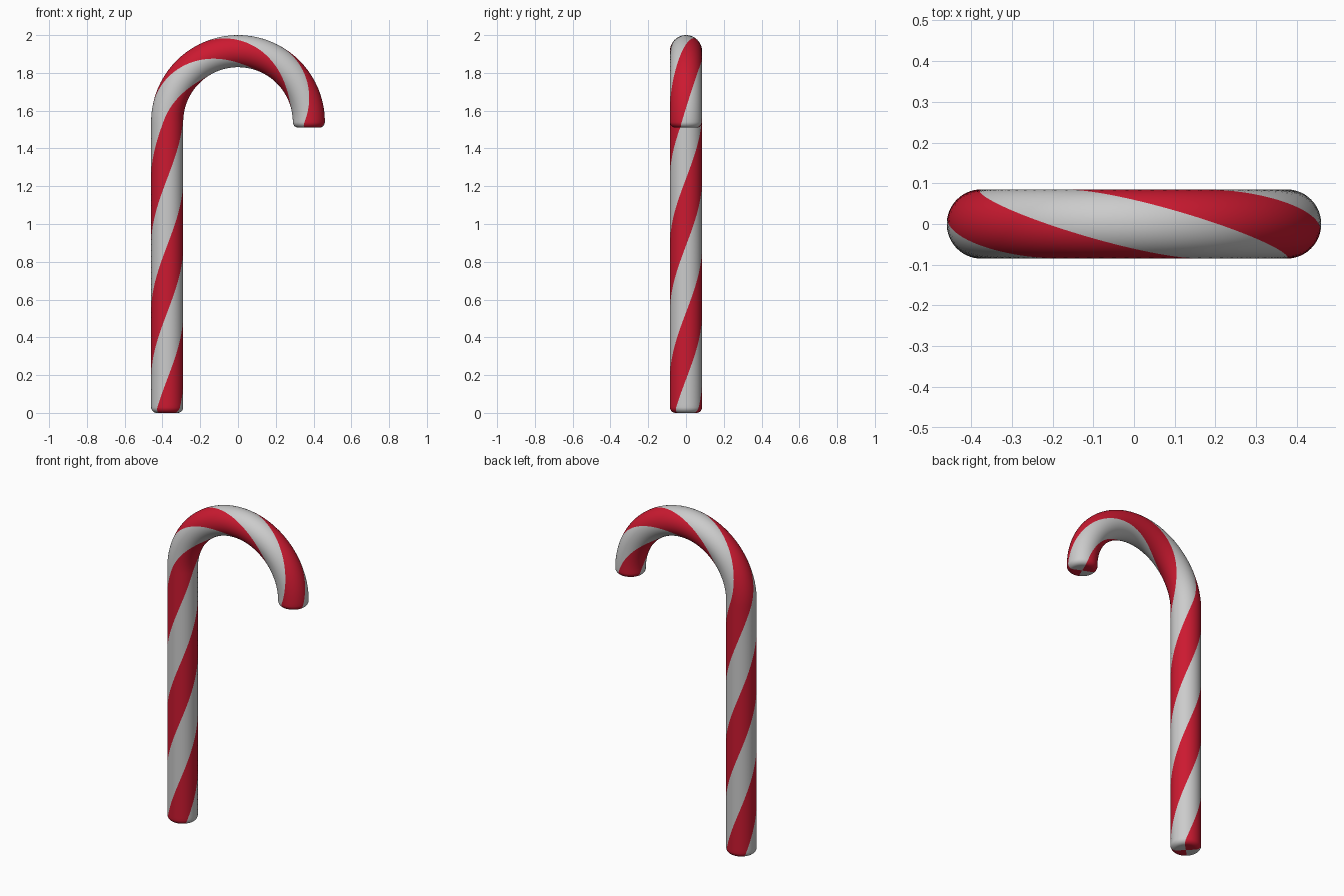
import bpy, bmesh, math
from mathutils import Vector

if "Cube" in bpy.data.objects:
    bpy.data.objects.remove(bpy.data.objects["Cube"])

TUBE, HOOK, SHAFT, TAIL, BEVEL = 0.085, 0.375, 1.54, 0.03, 0.03
ARC = math.pi * HOOK
LENGTH = SHAFT + ARC + TAIL
TWIST = math.radians(254)      # stripe rotation per unit of path length
SIDES, STRIPES = 48, 4


def material(name, color):
    m = bpy.data.materials.new(name)
    m.diffuse_color = (*color, 1)
    m.use_nodes = True
    m.node_tree.nodes["Principled BSDF"].inputs["Base Color"].default_value = m.diffuse_color
    return m


def path(s):
    """Centre point and inward-facing direction at path length s."""
    if s <= SHAFT:
        return Vector((-HOOK, 0, s)), Vector((1, 0, 0))
    a = min((s - SHAFT) / HOOK, math.pi)
    inward = Vector((math.cos(a), 0, -math.sin(a)))
    drop = max(0, s - SHAFT - ARC)
    return Vector((0, 0, SHAFT - drop)) - inward * HOOK, inward


# Stations (path length, radius): rounded ends with a plain tube between
stations = []
for i in range(9):
    a = i / 8 * math.pi / 2
    stations.append((BEVEL * (1 - math.cos(a)), TUBE - BEVEL + BEVEL * math.sin(a)))
end = [(LENGTH - s, r) for s, r in reversed(stations)]
n = 180
span = LENGTH - 2 * BEVEL
stations += [(BEVEL + span * i / n, TUBE) for i in range(1, n)] + end

# Twisted sweep, so the mesh edges follow the stripe borders
bm = bmesh.new()
rings = []
for s, r in stations:
    centre, inward = path(s)
    ring = []
    for k in range(SIDES):
        t = TWIST * s - math.pi / 4 + math.tau * k / SIDES
        ring.append(bm.verts.new(centre + r * (math.sin(t) * inward + Vector((0, -math.cos(t), 0)))))
    rings.append(ring)


def add_face(verts, k):
    face = bm.faces.new(verts)
    face.material_index = (k * STRIPES // SIDES) % 2
    face.smooth = True


for lower, upper in zip(rings, rings[1:]):
    for k in range(SIDES):
        j = (k + 1) % SIDES
        add_face((lower[k], lower[j], upper[j], upper[k]), k)

# Flat end caps, striped to the middle
for s, ring in ((0, rings[0]), (LENGTH, rings[-1])):
    middle = bm.verts.new(path(s)[0])
    for k in range(SIDES):
        add_face((middle, ring[k], ring[(k + 1) % SIDES]), k)
bmesh.ops.recalc_face_normals(bm, faces=bm.faces)

mesh = bpy.data.meshes.new("candy_cane")
bm.to_mesh(mesh)
bm.free()
mesh.materials.append(material("red_stripe", (0.6, 0.01, 0.03)))
mesh.materials.append(material("white_stripe", (0.93, 0.93, 0.92)))
cane = bpy.data.objects.new("candy_cane", mesh)
bpy.context.collection.objects.link(cane)
